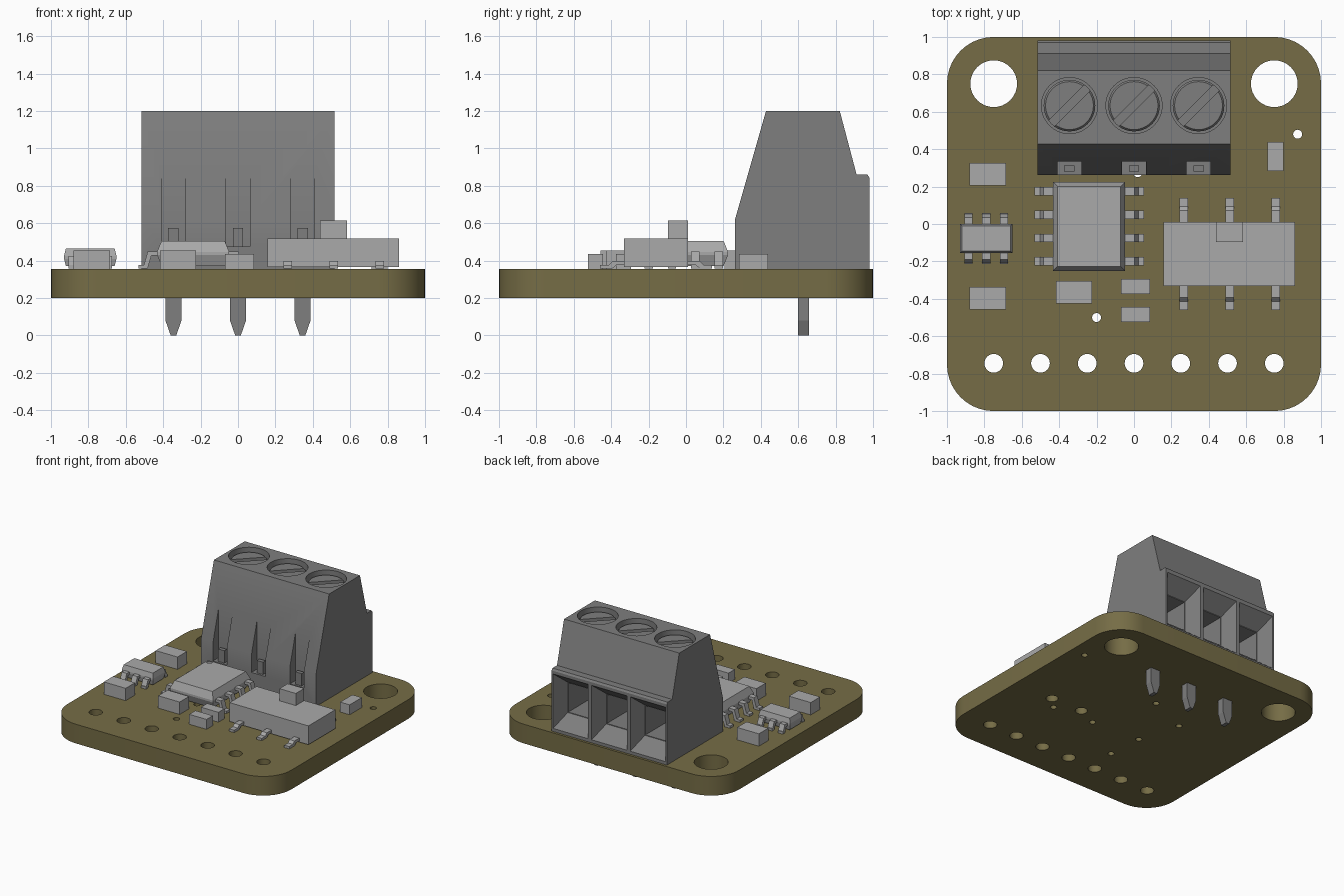
import bpy, bmesh, math
from mathutils import Vector

cube = bpy.data.objects.get("Cube")
if cube:
    bpy.data.objects.remove(cube, do_unlink=True)


def material(name, rgb):
    m = bpy.data.materials.new(name)
    m.use_nodes = True
    m.diffuse_color = (*rgb, 1)
    m.node_tree.nodes["Principled BSDF"].inputs["Base Color"].default_value = (*rgb, 1)
    return m


OLIVE = material("olive_board", (0.18, 0.152, 0.061))
DARK = material("mid_grey", (0.21, 0.21, 0.21))
LIGHT = material("light_grey", (0.40, 0.40, 0.40))
TOP = 0.355  # upper face of the board
PITCH = 0.345
POLES = (-PITCH, 0, PITCH)


# --- helpers: every solid is a loft through matching rings of points ---
def loft(name, rings, mat):
    bm = bmesh.new()
    loops = [[bm.verts.new(p) for p in ring] for ring in rings]
    n = len(loops[0])
    for a, b in zip(loops, loops[1:]):
        for i in range(n):
            j = (i + 1) % n
            bm.faces.new((a[i], a[j], b[j], b[i]))
    bm.faces.new(loops[0])
    bm.faces.new(loops[-1])
    bmesh.ops.recalc_face_normals(bm, faces=bm.faces)
    me = bpy.data.meshes.new(name)
    bm.to_mesh(me)
    bm.free()
    me.materials.append(mat)
    ob = bpy.data.objects.new(name, me)
    bpy.context.collection.objects.link(ob)
    return ob


def rect(x0, x1, y0, y1, z, inset=0):
    x0, x1, y0, y1 = x0 + inset, x1 - inset, y0 + inset, y1 - inset
    return [(x0, y0, z), (x1, y0, z), (x1, y1, z), (x0, y1, z)]


def box(name, x0, x1, y0, y1, z0, z1, mat):
    return loft(name, [rect(x0, x1, y0, y1, z0), rect(x0, x1, y0, y1, z1)], mat)


def circle(x, y, z, r, n):
    return [(x + r * math.cos(i * math.tau / n), y + r * math.sin(i * math.tau / n), z)
            for i in range(n)]


def cylinder(name, x, y, z0, z1, r, mat, n=32):
    return loft(name, [circle(x, y, z0, r, n), circle(x, y, z1, r, n)], mat)


def cut(ob, cutters):
    for c in cutters:
        mod = ob.modifiers.new("cut", "BOOLEAN")
        mod.operation, mod.solver, mod.object = "DIFFERENCE", "EXACT", c
        c.hide_render = True
    bpy.context.view_layer.update()
    baked = bpy.data.meshes.new_from_object(
        ob.evaluated_get(bpy.context.evaluated_depsgraph_get()))
    ob.modifiers.clear()
    ob.data = baked
    for c in cutters:
        bpy.data.objects.remove(c, do_unlink=True)


def smooth(ob):
    bpy.ops.object.select_all(action="DESELECT")
    ob.select_set(True)
    bpy.context.view_layer.objects.active = ob
    bpy.ops.object.shade_smooth_by_angle(angle=math.radians(30))


def gull_lead(name, origin, direction, reach, height, width=0.045, t=0.022):
    """Bent lead running from the body at origin outward to its foot."""
    d = Vector((*direction, 0))
    side = Vector((-d.y, d.x, 0)) * width / 2
    base = Vector((*origin, TOP))
    top = height - t
    k = 0.4 * reach
    profile = [(-0.02, top), (k - 0.01, top), (k + 0.01, 0.003), (reach, 0.003),
               (reach, t), (k + 0.03, t), (k + 0.01, height), (-0.02, height)]
    ring = [base + d * u + Vector((0, 0, h)) for u, h in profile]
    return loft(name, [[p - side for p in ring], [p + side for p in ring]], LIGHT)


# --- circuit board with rounded corners and drilled holes ---
def board_outline(z, r=0.25, steps=10):
    pts = []
    for q, (sx, sy) in enumerate([(1, 1), (-1, 1), (-1, -1), (1, -1)]):
        for i in range(steps + 1):
            a = (q + i / steps) * math.pi / 2
            pts.append((sx * (1 - r) + r * math.cos(a), sy * (1 - r) + r * math.sin(a), z))
    return pts


board = loft("circuit_board", [board_outline(0.2), board_outline(TOP)], OLIVE)
holes = [(s * 0.75, 0.75, 0.125) for s in (-1, 1)]
holes += [(-0.75 + 0.25 * i, -0.745, 0.05) for i in range(7)]
holes += [(0.37, -0.16, 0.045), (0.65, -0.16, 0.045)]
holes += [(x, y, 0.024) for x, y in [(0.875, 0.48), (-0.2, -0.5), (0.02, 0.275), (0.56, -0.25),
                                     (0.2, -0.235), (-0.22, -0.21), (-0.32, 0.13)]]
cut(board, [cylinder("drill", x, y, 0.1, 0.5, r, OLIVE) for x, y, r in holes])
smooth(board)

# --- screw terminal housing ---
side_profile = [(0.262, TOP), (0.262, 0.62), (0.428, 1.2), (0.822, 1.2), (0.912, 0.86),
                (0.97, 0.86), (0.98, 0.845), (0.98, TOP)]
housing = loft("terminal_housing", [[(x, y, z) for y, z in side_profile]
                                    for x in (-0.515, 0.515)], DARK)


def upright(cx, half, y, z0, z1):
    return [(cx - half, y, z0), (cx + half, y, z0), (cx + half, y, z1), (cx - half, y, z1)]


cutters = []
for cx in POLES:
    cutters += [
        cylinder("screw_well", cx, 0.633, 1.1, 1.3, 0.15, DARK, 40),
        box("test_slot", cx - 0.063, cx + 0.063, 0.1, 0.333, 0.475, 1.0, DARK),
        loft("wire_funnel", [upright(cx, 0.161, 0.99, 0.372, 0.828),
                             upright(cx, 0.11, 0.86, 0.475, 0.72)], DARK),
        loft("wire_hole", [upright(cx, 0.105, 0.9, 0.48, 0.715),
                           upright(cx, 0.105, 0.6, 0.48, 0.715)], DARK)]
cut(housing, cutters)
smooth(housing)

# --- screws, test tabs and solder pins for each pole ---
for i, cx in enumerate(POLES):
    screw = loft(f"terminal_screw_{i}", [circle(cx, 0.633, 1.1, 0.138, 40),
                                         circle(cx, 0.633, 1.158, 0.138, 40),
                                         circle(cx, 0.633, 1.17, 0.128, 40)], DARK)
    slot = [(-0.3, -0.022), (0.3, -0.022), (0.3, 0.022), (-0.3, 0.022)]
    c = math.sqrt(0.5)
    cut(screw, [loft("slot_cutter", [[(cx + c * (u - v), 0.633 + c * (u + v), z) for u, v in slot]
                                     for z in (1.13, 1.3)], DARK)])
    smooth(screw)
    box(f"test_tab_{i}", cx - 0.028, cx + 0.028, 0.28, 0.312, 0.47, 0.575, DARK)
    pin = [(-0.043, 0.4), (-0.043, 0.08), (-0.015, 0), (0.015, 0), (0.043, 0.08), (0.043, 0.4)]
    loft(f"solder_pin_{i}", [[(cx + u, y, z) for u, z in pin] for y in (0.6, 0.657)], DARK)

# --- passive chips ---
chips = [(-0.782, 0.265, 0.195, 0.12, 0.1), (-0.782, -0.397, 0.195, 0.12, 0.1),
         (-0.32, -0.365, 0.192, 0.12, 0.1), (0.008, -0.333, 0.155, 0.08, 0.08),
         (0.008, -0.484, 0.155, 0.08, 0.08), (0.757, 0.362, 0.085, 0.155, 0.08)]
for i, (x, y, w, d, h) in enumerate(chips):
    box(f"passive_chip_{i}", x - w / 2, x + w / 2, y - d / 2, y + d / 2, TOP, TOP + h, LIGHT)


# --- moulded integrated circuits with bevelled flanks ---
def moulded_body(name, x0, x1, y0, y1, z0, z1, inset):
    mid = (z0 + z1) / 2
    return loft(name, [rect(x0, x1, y0, y1, z0, inset), rect(x0, x1, y0, y1, mid - 0.008),
                       rect(x0, x1, y0, y1, mid + 0.008), rect(x0, x1, y0, y1, z1, inset)], LIGHT)


large = moulded_body("large_ic_body", -0.433, -0.047, -0.25, 0.225, 0.372, 0.505, 0.024)
cut(large, [cylinder("dot_cutter", -0.38, 0.178, 0.498, 0.6, 0.021, LIGHT, 24)])
for i in range(4):
    y = 0.175 - 0.125 * i
    gull_lead(f"large_ic_left_lead_{i}", (-0.433, y), (-1, 0), 0.1, 0.093)
    gull_lead(f"large_ic_right_lead_{i}", (-0.047, y), (1, 0), 0.1, 0.093)

moulded_body("small_ic_body", -0.93, -0.65, -0.155, 0.0, 0.37, 0.465, 0.01)
for i in range(3):
    x = -0.885 + 0.095 * i
    gull_lead(f"small_ic_back_lead_{i}", (x, 0.0), (0, 1), 0.06, 0.07)
    gull_lead(f"small_ic_front_lead_{i}", (x, -0.155), (0, -1), 0.06, 0.07)

# --- slide switch ---
box("switch_body", 0.157, 0.862, -0.332, 0.012, 0.365, 0.517, LIGHT)
box("switch_slider", 0.438, 0.584, -0.096, 0.01, 0.5, 0.615, LIGHT)
for i, x in enumerate((0.265, 0.511, 0.758)):
    gull_lead(f"switch_back_lead_{i}", (x, 0.012), (0, 1), 0.128, 0.042)
    gull_lead(f"switch_front_lead_{i}", (x, -0.332), (0, -1), 0.128, 0.042)
